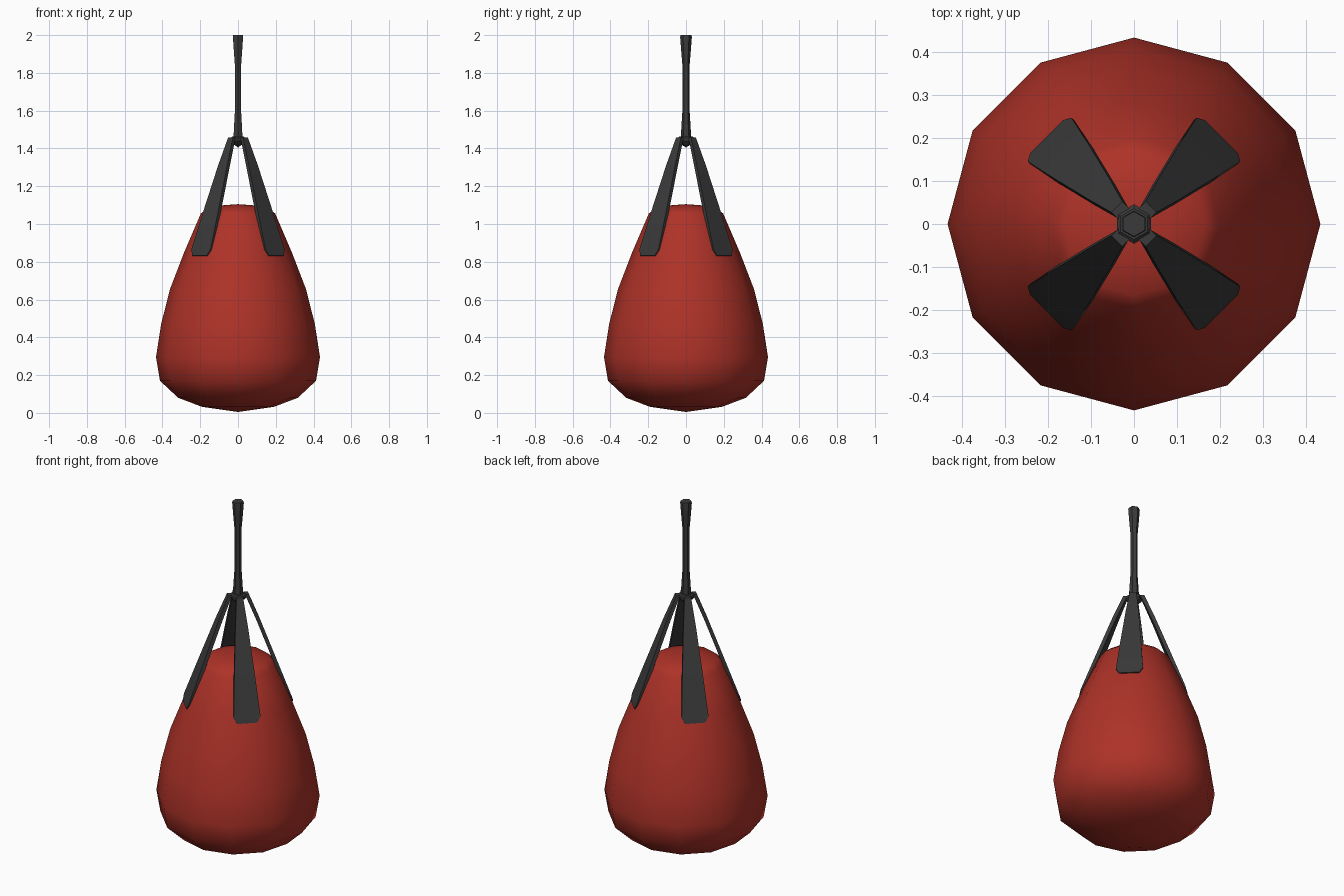
import bpy, bmesh, math
from mathutils import Vector

if "Cube" in bpy.data.objects:
    bpy.data.objects.remove(bpy.data.objects["Cube"])


def material(name, color):
    m = bpy.data.materials.new(name)
    m.diffuse_color = (*color, 1)
    m.use_nodes = True
    m.node_tree.nodes["Principled BSDF"].inputs["Base Color"].default_value = m.diffuse_color
    return m


RED = material("red leather", (0.42, 0.032, 0.021))
BLACK = material("black rubber", (0.042, 0.042, 0.042))


def finish(name, bm, mat, angle):
    bmesh.ops.remove_doubles(bm, verts=bm.verts, dist=0.0005)
    bmesh.ops.recalc_face_normals(bm, faces=bm.faces)
    me = bpy.data.meshes.new(name)
    bm.to_mesh(me)
    bm.free()
    me.materials.append(mat)
    ob = bpy.data.objects.new(name, me)
    bpy.context.collection.objects.link(ob)
    bpy.ops.object.select_all(action='DESELECT')
    ob.select_set(True)
    bpy.context.view_layer.objects.active = ob
    bpy.ops.object.shade_smooth_by_angle(angle=math.radians(angle))
    return ob


def lathe(name, profile, sides, mat, angle):
    """Closed solid of revolution, first vertex on the y axis."""
    bm = bmesh.new()
    rings = []
    for r, z in profile:
        if r == 0:
            rings.append([bm.verts.new((0, 0, z))] * sides)
        else:
            rings.append([bm.verts.new((r * math.sin(2 * math.pi * i / sides),
                                        r * math.cos(2 * math.pi * i / sides), z))
                          for i in range(sides)])
    for a, b in zip(rings, rings[1:]):
        for i in range(sides):
            j = (i + 1) % sides
            quad = list(dict.fromkeys((a[i], a[j], b[j], b[i])))
            bm.faces.new(quad)
    return finish(name, bm, mat, angle)


# Pear-shaped bag
lathe("bag_body", [(0, 0.005), (0.19, 0.032), (0.317, 0.08), (0.413, 0.17), (0.434, 0.295),
                   (0.407, 0.47), (0.36, 0.655), (0.285, 0.85), (0.197, 1.055),
                   (0.165, 1.082), (0.08, 1.099), (0, 1.105)], 12, RED, 60)

# Hanging rod with flared ends
lathe("hanging_rod", [(0, 1.45), (0.028, 1.45), (0.024, 1.52), (0.019, 1.60), (0.019, 1.84),
                      (0.025, 1.91), (0.031, 1.99), (0.029, 2.0), (0, 2.0)], 6, BLACK, 40)

# Knot joining the straps
lathe("strap_knot", [(0, 1.405), (0.032, 1.425), (0.046, 1.44), (0.046, 1.455),
                     (0.036, 1.463), (0, 1.463)], 6, BLACK, 30)

# Four flat straps: radius, height, half width along the outer face
PATH = [(0.025, 1.458, 0.018), (0.056, 1.458, 0.018), (0.115, 1.31, 0.034),
        (0.205, 1.065, 0.056), (0.278, 0.865, 0.072), (0.288, 0.832, 0.054)]
THICK = 0.02


def strap(name, turn):
    bm = bmesh.new()
    out = Vector((math.cos(turn), math.sin(turn), 0))
    side = Vector((-math.sin(turn), math.cos(turn), 0))
    rings = []
    for k, (r, z, w) in enumerate(PATH):
        p, q = PATH[max(k - 1, 0)], PATH[min(k + 1, len(PATH) - 1)]
        t = Vector((q[0] - p[0], q[1] - p[1])).normalized()
        n = out * -t.y + Vector((0, 0, t.x))
        c = out * r + Vector((0, 0, z))
        rings.append([bm.verts.new(c + side * s * w - n * d)
                      for s, d in ((-1, 0), (1, 0), (1, THICK), (-1, THICK))])
    for a, b in zip(rings, rings[1:]):
        for i in range(4):
            j = (i + 1) % 4
            bm.faces.new((a[i], a[j], b[j], b[i]))
    bm.faces.new(rings[0])
    bm.faces.new(rings[-1])
    return finish(name, bm, BLACK, 40)


for i, label in enumerate(("back_right", "back_left", "front_left", "front_right")):
    strap("strap_" + label, math.radians(45 + 90 * i))
